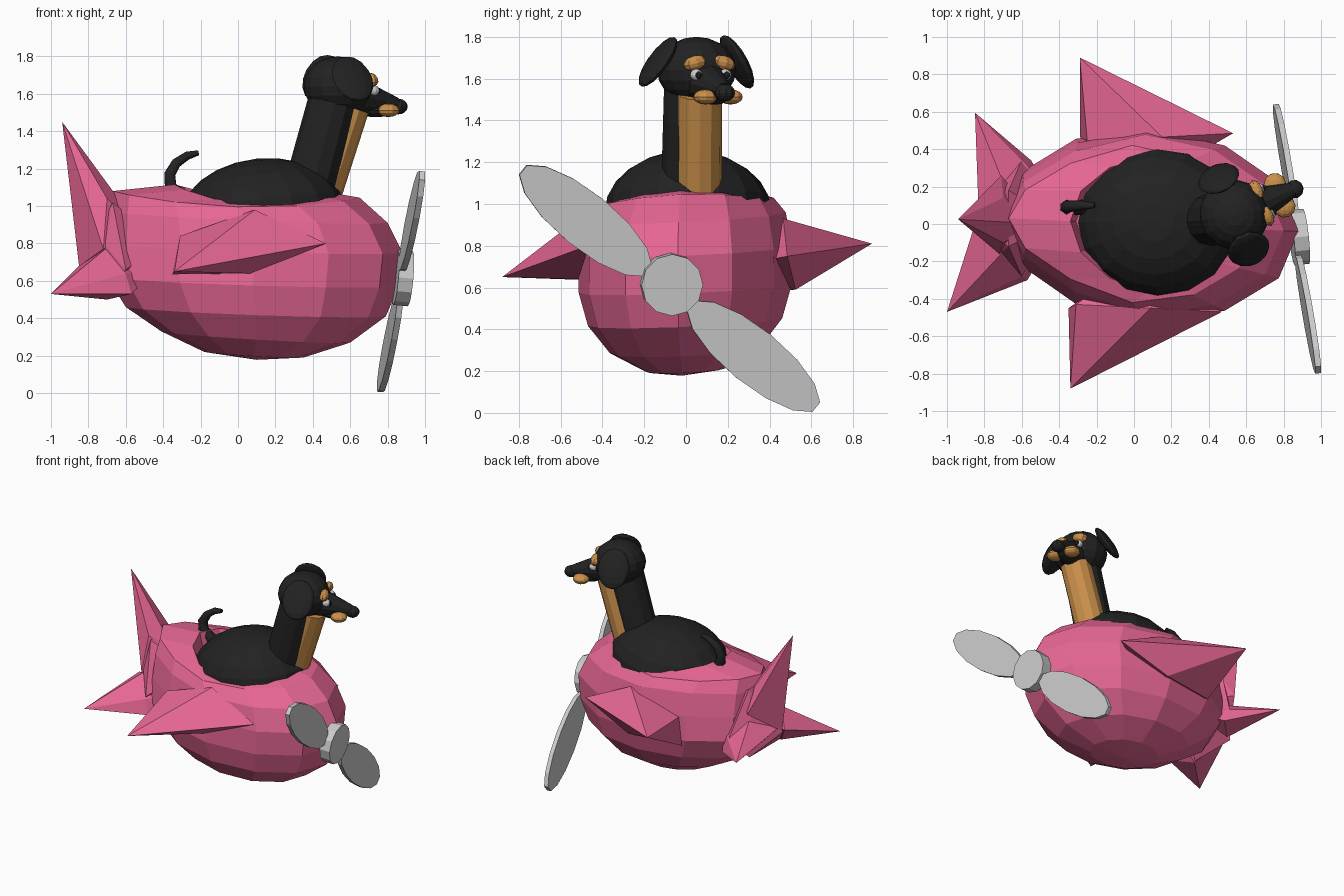
import bpy, bmesh
from math import sin, cos, pi
from mathutils import Vector, Matrix

if "Cube" in bpy.data.objects:
    bpy.data.objects.remove(bpy.data.objects["Cube"])


def mat(name, c):
    m = bpy.data.materials.new(name)
    m.diffuse_color = (*c, 1)
    m.use_nodes = True
    m.node_tree.nodes["Principled BSDF"].inputs["Base Color"].default_value = m.diffuse_color
    return m


PINK = mat("pink", (0.80, 0.135, 0.30))
BLACK = mat("black", (0.016, 0.016, 0.016))
TAN = mat("tan", (0.60, 0.28, 0.07))
WHITE = mat("white", (0.8, 0.8, 0.8))


def finish(bm, name, m=None):
    bmesh.ops.recalc_face_normals(bm, faces=bm.faces)
    me = bpy.data.meshes.new(name)
    bm.to_mesh(me)
    bm.free()
    ob = bpy.data.objects.new(name, me)
    bpy.context.collection.objects.link(ob)
    if m:
        me.materials.append(m)
    return ob


def ellipsoid(name, matrix, loc, r, m, rot=None, u=14, v=10):
    bm = bmesh.new()
    M = matrix @ Matrix.Translation(loc) @ (rot or Matrix()) @ Matrix.Diagonal((*r, 1))
    bmesh.ops.create_uvsphere(bm, u_segments=u, v_segments=v, radius=1, matrix=M)
    return finish(bm, name, m)


def rod(name, a, b, r1, r2, m, n=12):
    a, b = Vector(a), Vector(b)
    bm = bmesh.new()
    M = Matrix.Translation((a + b) / 2) @ (b - a).to_track_quat('Z', 'Y').to_matrix().to_4x4()
    bmesh.ops.create_cone(bm, cap_ends=True, segments=n, radius1=r1, radius2=r2,
                          depth=(b - a).length, matrix=M)
    return finish(bm, name, m)


def spike(name, pts):
    bm = bmesh.new()
    for p in pts:
        bm.verts.new(p)
    res = bmesh.ops.convex_hull(bm, input=bm.verts[:])
    inner = [v for v in res["geom_interior"] if isinstance(v, bmesh.types.BMVert)]
    bmesh.ops.delete(bm, geom=inner, context='VERTS')
    finish(bm, name, PINK)


# Fuselage: stacked tilted rings (x back, z back, x front, z front, half width, side dip, rear taper)
RINGS = [(-0.18, 0.22, 0.35, 0.19, 0.19, 0, 0), (-0.41, 0.33, 0.60, 0.27, 0.36, 0, 0),
         (-0.60, 0.46, 0.79, 0.41, 0.465, 0, 0), (-0.70, 0.62, 0.86, 0.57, 0.51, 0, 0),
         (-0.70, 0.80, 0.88, 0.75, 0.51, 0, 0.1), (-0.69, 0.97, 0.80, 0.91, 0.48, 0, 0.2),
         (-0.67, 1.08, 0.65, 1.045, 0.42, 0.05, 0.3), (-0.34, 1.115, 0.50, 1.07, 0.36, 0.07, 0.1),
         (-0.31, 1.00, 0.48, 1.00, 0.33, 0, 0.1)]
bm = bmesh.new()
loops = []
for xb, zb, xf, zf, w, dip, taper in RINGS:
    loop = []
    for k in range(12):
        c, s = cos(k * pi / 6), sin(k * pi / 6)
        x, y = (xb + xf) / 2 + (xf - xb) / 2 * c, w * s * (1 - taper * max(0, -c))
        z = (zb + zf) / 2 + (zf - zb) / 2 * c + 0.04 * y - dip * s * s
        loop.append(bm.verts.new((x, y - 0.045 * x, z)))
    loops.append(loop)
for lo, hi in zip(loops, loops[1:]):
    for k in range(12):
        j = (k + 1) % 12
        bm.faces.new((lo[k], lo[j], hi[j], hi[k]))
bm.faces.new(loops[-1])
pole = bm.verts.new((0.1, -0.02, 0.178))
for k in range(12):
    bm.faces.new((loops[0][k], loops[0][(k + 1) % 12], pole))
finish(bm, "fuselage", PINK)

# Wings and tail planes: pyramids; on the far side the tip and the base shift separately
WING = [(-0.34, -0.88, 0.65), (-0.31, -0.43, 0.84), (0.09, -0.45, 0.98), (0.47, -0.47, 0.80),
        (0.07, -0.51, 0.64), (-0.35, -0.45, 0.635), (0.0, -0.2, 0.75)]
PLANE = [(-1.0, -0.47, 0.53), (-0.85, 0.0, 0.68), (-0.71, -0.16, 0.77), (-0.60, -0.28, 0.64),
         (-0.57, -0.30, 0.53), (-0.70, -0.17, 0.50), (-0.45, -0.1, 0.65)]


def far_side(pts, tip, base):
    return [(x + o[0], -y + o[1], z + o[2])
            for (x, y, z), o in zip(pts, [tip] + [base] * (len(pts) - 1))]


spike("right_wing", WING)
spike("right_tail_plane", PLANE)
spike("left_wing", far_side(WING, (0.05, 0.01, 0.16), (0.06, 0.015, -0.05)))
spike("left_tail_plane", far_side(PLANE, (0.15, 0.125, 0.12), (0.02, 0.04, 0.03)))
spike("tail_fin", [(-0.94, 0.025, 1.45), (-0.85, 0.03, 0.68), (-0.71, 0.26, 0.86),
                   (-0.70, 0.14, 1.04), (-0.68, 0.02, 1.08), (-0.70, -0.10, 1.04),
                   (-0.72, -0.16, 0.77), (-0.5, 0.0, 0.85)])
# Tail cone closing the gaps between fin and tail planes
cone = [(-0.85, 0.025, 0.67), (-0.4, 0.02, 0.8)]
for s in (-1, 1):
    cone += [(-0.71, 0.03 + 0.18 * s, 0.79), (-0.60, 0.03 + 0.31 * s, 0.66),
             (-0.70, 0.03 + 0.19 * s, 0.51), (-0.67, 0.03 + 0.15 * s, 1.02)]
spike("tail_cone", cone)

# Propeller: hub and two oval blades on a tilted axis
d = Vector((-0.26, 1.42, -1.15)).normalized()
w = Vector((0, 0.63, 0.78)).normalized()
n = w.cross(d).normalized()
if n.x < 0:
    n = -n
hub = Vector((0.882, -0.07, 0.615))
rod("propeller_hub", hub - n * 0.04, hub + n * 0.04, 0.148, 0.148, None)
for name, c in (("upper_blade", (0.93, -0.48, 0.92)), ("lower_blade", (0.813, 0.322, 0.272))):
    c = Vector(c)
    bm = bmesh.new()
    base = []
    for k in range(14):
        a = 2 * pi * (k + 0.5) / 14
        base.append(bm.verts.new(c + d * 0.40 * cos(a) + w * 0.132 * sin(a) - n * 0.016))
    f = bm.faces.new(base)
    ext = bmesh.ops.extrude_face_region(bm, geom=[f])["geom"]
    bmesh.ops.translate(bm, vec=n * 0.032, verts=[v for v in ext if isinstance(v, bmesh.types.BMVert)])
    finish(bm, name)

# Dog body and neck with tan chest
I = Matrix()
ellipsoid("dog_body", I, (0.13, 0.01, 0.96), (0.44, 0.40, 0.295), BLACK,
          Matrix.Rotation(-0.1, 4, 'Y'), 16, 12)
rod("dog_neck", (0.37, 0.02, 1.04), (0.515, 0.03, 1.58), 0.14, 0.135, BLACK)
rod("dog_chest", (0.44, 0.06, 1.06), (0.595, 0.065, 1.53), 0.112, 0.108, TAN)

# Dog head, turned towards +y; local x is forward
H = Matrix.Translation((0.535, 0.05, 1.64)) @ Matrix.Rotation(0.40, 4, 'Z')
ellipsoid("dog_head", H, (0, 0, 0), (0.185, 0.19, 0.16), BLACK)
rod("dog_snout", H @ Vector((0.08, 0, -0.05)), H @ Vector((0.34, 0, -0.10)), 0.11, 0.04, BLACK)
ellipsoid("dog_nose", H, (0.35, 0, -0.108), (0.05, 0.05, 0.042), BLACK, u=10, v=8)
ellipsoid("dog_jaw", H, (0.22, 0, -0.13), (0.10, 0.07, 0.035), BLACK, u=10, v=8)
for side, tag in ((-1, "right"), (1, "left")):
    ellipsoid(tag + "_lip", H, (0.265, 0.065 * side, -0.128), (0.06, 0.06, 0.036), TAN, u=10, v=8)
    ellipsoid(tag + "_eye", H, (0.175, 0.075 * side, -0.022), (0.032, 0.03, 0.028), WHITE, u=10, v=8)
    ellipsoid(tag + "_pupil", H, (0.20, 0.073 * side, -0.024), (0.014, 0.018, 0.018), BLACK, u=8, v=6)
    ellipsoid(tag + "_brow", H, (0.16, 0.075 * side, 0.035), (0.035, 0.06, 0.035), TAN,
              Matrix.Rotation(-0.25 * side, 4, 'X'), 8, 6)
    ellipsoid(tag + "_ear", H, (0.0, (0.2 if side < 0 else 0.21) * side, 0.04), (0.115, 0.035, 0.145),
              BLACK, Matrix.Rotation((0.62 if side < 0 else 0.5) * side, 4, 'X'), 12, 8)

# Dog tail: tapered curved tube
cu = bpy.data.curves.new("dog_tail", 'CURVE')
cu.dimensions = '3D'
cu.bevel_depth = 0.033
cu.bevel_resolution = 1
cu.use_fill_caps = True
sp = cu.splines.new('POLY')
path = [(-0.28, 0.09, 1.04, 1.3), (-0.36, 0.09, 1.10, 1.2), (-0.365, 0.09, 1.17, 1.05), (-0.33, 0.095, 1.23, 0.9),
        (-0.27, 0.10, 1.27, 0.75), (-0.21, 0.10, 1.285, 0.45)]
sp.points.add(len(path) - 1)
for pt, (x, y, z, r) in zip(sp.points, path):
    pt.co = (x, y, z, 1)
    pt.radius = r
tail = bpy.data.objects.new("dog_tail", cu)
bpy.context.collection.objects.link(tail)
cu.materials.append(BLACK)
